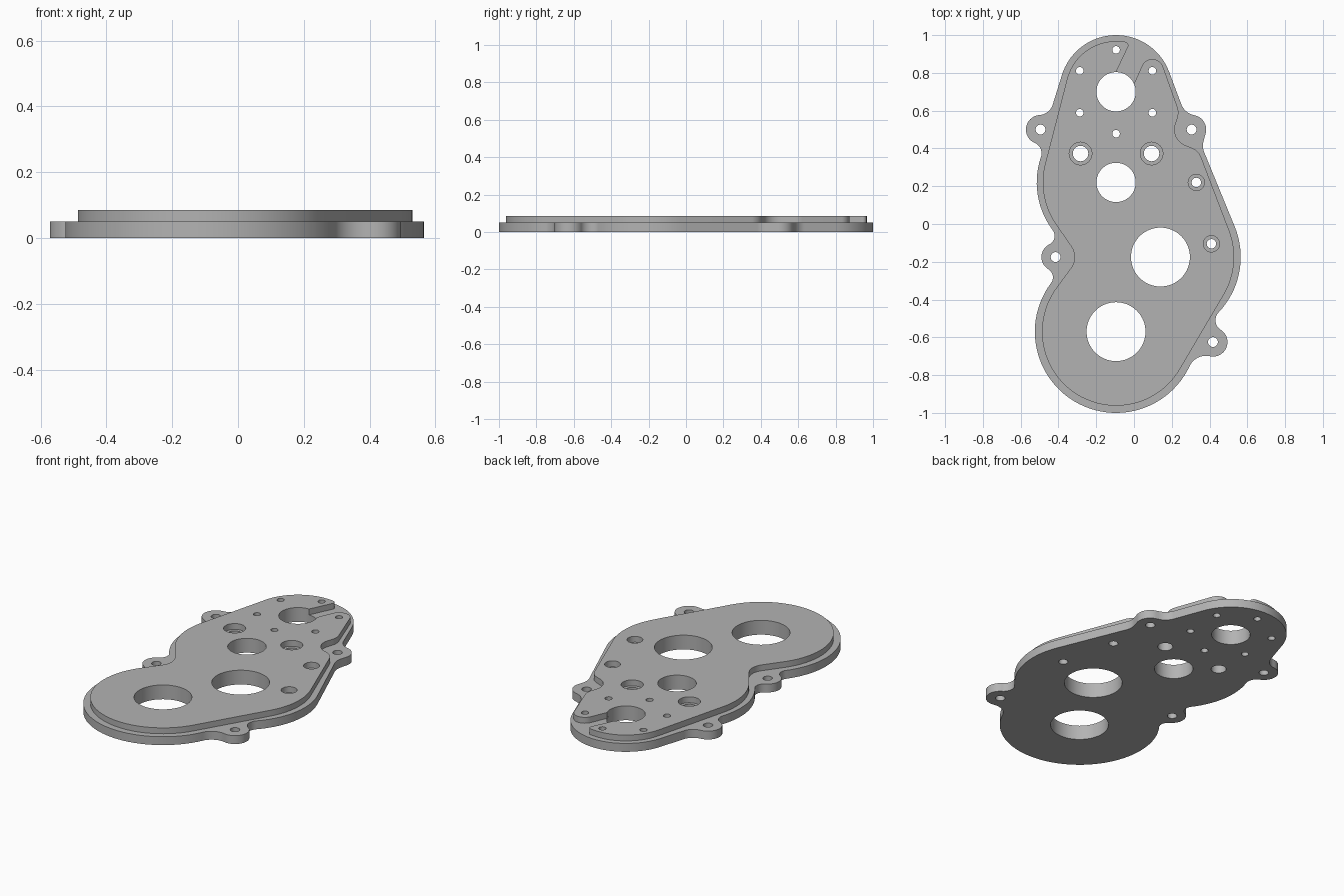
import bpy, bmesh, math
from mathutils import Vector

if "Cube" in bpy.data.objects:
    bpy.data.objects.remove(bpy.data.objects["Cube"], do_unlink=True)

GREY = (0.45, 0.45, 0.45, 1)
mat = bpy.data.materials.new("plain grey metal")
mat.use_nodes = True
mat.diffuse_color = GREY
mat.node_tree.nodes["Principled BSDF"].inputs["Base Color"].default_value = GREY


def fillet(a, b, r):
    """Concave arc touching two convex circles, on the right of travel a to b."""
    p, q = Vector(a[:2]), Vector(b[:2])
    d = (q - p).length
    u = (q - p) / d
    da, db = a[2] + r, b[2] + r
    along = (da * da - db * db + d * d) / (2 * d)
    side = math.sqrt(max(0, da * da - along * along))
    c = p + u * along + Vector((u.y, -u.x)) * side
    return (c.x, c.y, -r)


def belt(circles):
    """Closed outline of tangent lines round circles; negative radius is concave."""
    count = len(circles)
    normals = []
    for i, (x, y, r) in enumerate(circles):
        x2, y2, r2 = circles[(i + 1) % count]
        v = Vector((x2 - x, y2 - y))
        k = max(-1, min(1, (r - r2) / v.length))
        u = v.normalized()
        n = u * k + Vector((u.y, -u.x)) * math.sqrt(1 - k * k)
        normals.append(math.atan2(n.y, n.x))
    points = []
    for i, (x, y, r) in enumerate(circles):
        start, end = normals[i - 1], normals[i]
        sign = 1 if r >= 0 else -1
        sweep = (sign * (end - start)) % math.tau
        if sweep > math.tau - 0.1 or r == 0:
            sweep = 0
        steps = max(1, math.ceil(sweep / math.radians(4)))
        for s in range(steps + 1):
            t = start + sign * sweep * s / steps
            p = Vector((x + r * math.cos(t), y + r * math.sin(t)))
            if not points or (p - points[-1]).length > 0.0005:
                points.append(p)
    if (points[0] - points[-1]).length < 0.0005:
        points.pop()
    return points


def ring(x, y, r):
    n = 64 if r > 0.1 else 32
    return [Vector((x + r * math.cos(math.tau * i / n),
                    y + r * math.sin(math.tau * i / n))) for i in range(n)]


def plate(name, outline, holes, z0, z1):
    """Fill an outline with holes and raise it to a flat plate."""
    bm = bmesh.new()
    for loop in [outline] + [ring(*h) for h in holes]:
        verts = [bm.verts.new((p.x, p.y, z0)) for p in loop]
        for i, v in enumerate(verts):
            bm.edges.new((verts[i - 1], v))
    bmesh.ops.triangle_fill(bm, use_beauty=True, use_dissolve=False,
                            edges=bm.edges[:], normal=(0, 0, 1))
    raised = bmesh.ops.extrude_face_region(bm, geom=bm.faces[:], use_keep_orig=True)
    bmesh.ops.translate(bm, vec=(0, 0, z1 - z0),
                        verts=[g for g in raised["geom"] if isinstance(g, bmesh.types.BMVert)])
    bmesh.ops.recalc_face_normals(bm, faces=bm.faces[:])
    mesh = bpy.data.meshes.new(name)
    bm.to_mesh(mesh)
    bm.free()
    mesh.materials.append(mat)
    obj = bpy.data.objects.new(name, mesh)
    bpy.context.collection.objects.link(obj)
    bpy.ops.object.select_all(action="DESELECT")
    obj.select_set(True)
    bpy.context.view_layer.objects.active = obj
    bpy.ops.object.shade_smooth_by_angle(angle=math.radians(30))


# Main lobes and bolt ears
AXIS = -0.095
low, right = (AXIS, -0.57, 0.43), (0.14, -0.175, 0.425)
mid, top = (AXIS, 0.22, 0.42), (AXIS, 0.70, 0.30)
ear_low, ear_right = (0.418, -0.625, 0.077), (0.305, 0.50, 0.077)
ear_left, ear_mid = (-0.495, 0.50, 0.077), (-0.415, -0.175, 0.075)
ears = [ear_low, ear_right, ear_left, ear_mid]

base_outline = belt([
    low, fillet(low, ear_low, 0.095), ear_low, fillet(ear_low, right, 0.06), right,
    (0.46, 0.415, -0.095), ear_right, (0.335, 0.665, -0.09), top,
    (-0.505, 0.655, -0.078), ear_left, fillet(ear_left, mid, 0.06), mid,
    fillet(mid, ear_mid, 0.05), ear_mid, fillet(ear_mid, low, 0.05)])

# Holes shared by both layers
BORE = 0.104
big_holes = [(low[0], low[1], 0.156), (right[0], right[1], 0.156), (AXIS, mid[1], BORE)]
bolt_circle = [(AXIS + 0.222 * math.cos(math.radians(a)),
                top[1] + 0.222 * math.sin(math.radians(a)), 0.02) for a in range(30, 390, 60)]
# Counterbored holes: x, y, inner radius, outer radius
stepped = [(-0.283, 0.373, 0.041, 0.06), (0.093, 0.373, 0.041, 0.06),
           (0.33, 0.22, 0.025, 0.043), (0.41, -0.105, 0.025, 0.043)]

# Raised layer, with a slot opening into the upper bore
bore_arc = [(AXIS + BORE * math.cos(math.radians(a)),
             top[1] + BORE * math.sin(math.radians(a)), 0) for a in range(24, -271, -6)]
top_outline = belt(
    [(low[0], low[1], 0.392), (right[0], right[1], 0.39), (0.272, 0.32, 0.09),
     (0.305, 0.50, -0.09), (0.145, 0.59, 0.09), (0.097, 0.813, 0.06)]
    + bore_arc
    + [(-0.05, 0.945, 0.02), (AXIS, 0.70, 0.268), (AXIS, 0.22, 0.388),
       (-0.415, -0.175, -0.10)])

plate("base_plate", base_outline,
      big_holes + bolt_circle + [(AXIS, top[1], BORE)]
      + [(x, y, 0.026) for x, y, r in ears] + [(x, y, r) for x, y, r, R in stepped],
      0, 0.05)
plate("raised_plate", top_outline,
      big_holes + bolt_circle + [(x, y, R) for x, y, r, R in stepped], 0.05, 0.085)
